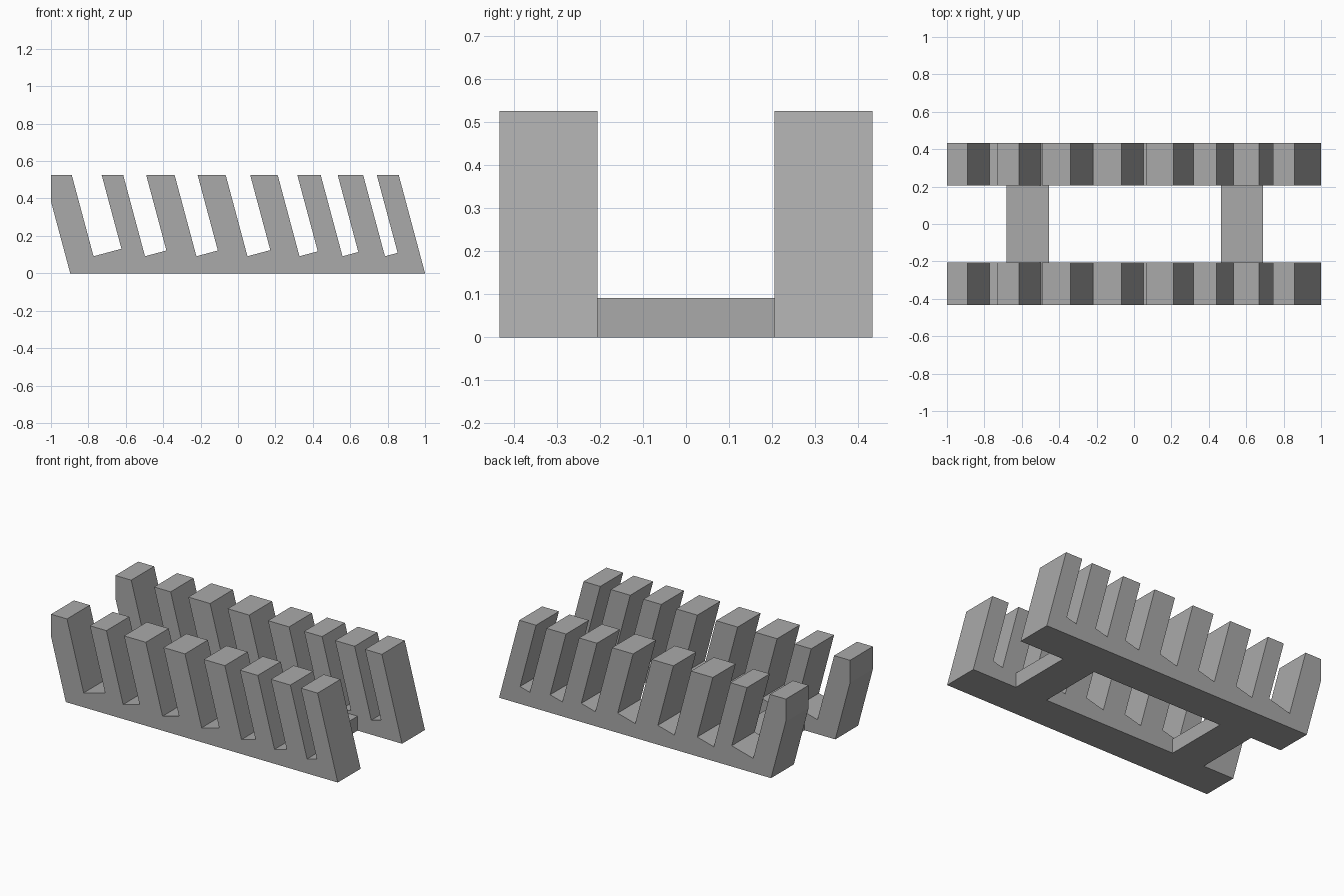
import bpy, bmesh, math

cube = bpy.data.objects.get("Cube")
if cube:
    bpy.data.objects.remove(cube, do_unlink=True)

# Plain grey material
grey = bpy.data.materials.new("plain grey")
grey.use_nodes = True
colour = (0.4, 0.4, 0.4, 1)
grey.diffuse_color = colour
grey.node_tree.nodes["Principled BSDF"].inputs["Base Color"].default_value = colour

HEIGHT = 0.526
FLOOR = 0.091
INNER, OUTER = 0.206, 0.434
LEAN = math.radians(15)
SLOPE = math.tan(LEAN)


def extrude_profile(name, points, y0, y1):
    """Extrude an x-z outline from y0 to y1."""
    bm = bmesh.new()
    face = bm.faces.new([bm.verts.new((x, y0, z)) for x, z in points])
    result = bmesh.ops.extrude_face_region(bm, geom=[face])
    moved = [v for v in result["geom"] if isinstance(v, bmesh.types.BMVert)]
    bmesh.ops.translate(bm, verts=moved, vec=(0, y1 - y0, 0))
    bmesh.ops.recalc_face_normals(bm, faces=bm.faces)
    mesh = bpy.data.meshes.new(name)
    bm.to_mesh(mesh)
    bm.free()
    mesh.materials.append(grey)
    obj = bpy.data.objects.new(name, mesh)
    bpy.context.collection.objects.link(obj)
    return obj


# Comb outline: leaning slots with square-cut floors, narrowing to the right
slots = [(-0.889, -0.729), (-0.614, -0.491), (-0.339, -0.216), (-0.066, 0.065),
         (0.212, 0.317), (0.442, 0.533), (0.669, 0.742)]
foot = -0.897
outline = [(foot, 0), (-1, (foot + 1) / SLOPE), (-1, HEIGHT)]
for left, right in slots:
    reach = (right - left) * math.cos(LEAN)
    x = left + (HEIGHT - FLOOR) * SLOPE
    corner = (x + reach * math.cos(LEAN), FLOOR + reach * math.sin(LEAN))
    outline += [(left, HEIGHT), (x, FLOOR), corner, (right, HEIGHT)]
outline += [(1 - HEIGHT * SLOPE, HEIGHT), (1, 0)]

# Two slotted rails
extrude_profile("front_rail", outline, -OUTER, -INNER)
extrude_profile("back_rail", outline, INNER, OUTER)

# Cross bars joining the rails
for name, x0, x1 in (("right_cross_bar", -0.682, -0.455), ("left_cross_bar", 0.465, 0.69)):
    extrude_profile(name, [(x0, 0), (x0, FLOOR), (x1, FLOOR), (x1, 0)], -INNER, INNER)
